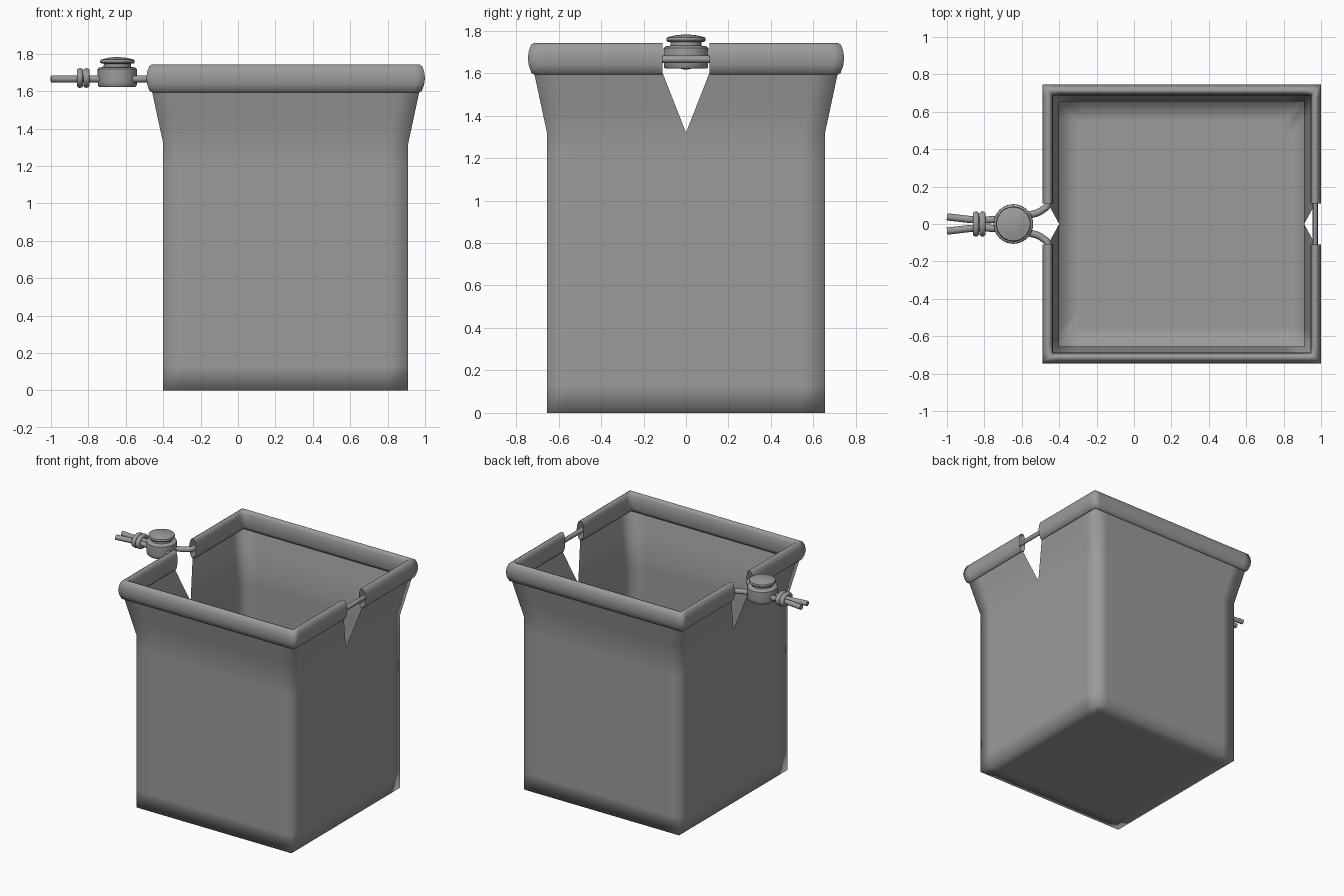
import bpy, bmesh, math

if "Cube" in bpy.data.objects:
    bpy.data.objects.remove(bpy.data.objects["Cube"])

CX = 0.255      # bag centre in x
GAP = 0.11      # half width of the notch at the rim
CORD_Z = 1.665

grey = bpy.data.materials.new("dark_grey")
grey.diffuse_color = (0.33, 0.33, 0.33, 1)
grey.use_nodes = True
grey.node_tree.nodes["Principled BSDF"].inputs["Base Color"].default_value = grey.diffuse_color


def finish(name, bm, angle=None):
    bmesh.ops.remove_doubles(bm, verts=bm.verts, dist=1e-4)
    bmesh.ops.recalc_face_normals(bm, faces=bm.faces)
    mesh = bpy.data.meshes.new(name)
    bm.to_mesh(mesh)
    bm.free()
    obj = bpy.data.objects.new(name, mesh)
    bpy.context.collection.objects.link(obj)
    mesh.materials.append(grey)
    for p in mesh.polygons:
        p.use_smooth = True
    if angle:
        bpy.ops.object.select_all(action='DESELECT')
        obj.select_set(True)
        bpy.context.view_layer.objects.active = obj
        bpy.ops.object.shade_smooth_by_angle(angle=math.radians(angle))
    return obj


# Bag: square rings with support loops; the notch column is left open
def ring(h, z, w):
    s = h * 0.84
    half = [(h, w), (h, s), (h, h), (s, h), (-s, h), (-h, h), (-h, s), (-h, w)]
    pts = half + [(-x, -y) for x, y in half]
    return [bm.verts.new((CX + x, y, z)) for x, y in pts]


bm = bmesh.new()
floor = ring(0.55, 0, 0)
rings = [floor] + [ring(*r) for r in (
    (0.655, 0, 0), (0.655, 0.13, 0), (0.655, 1.2, 0), (0.655, 1.32, 0),
    (0.685, 1.46, GAP / 2), (0.715, 1.60, GAP))]
for a, b in zip(rings, rings[1:]):
    for i in range(16):
        if i in (7, 15):
            continue
        j = (i + 1) % 16
        bm.faces.new((a[i], a[j], b[j], b[i]))
bm.faces.new([v for i, v in enumerate(floor) if i not in (8, 15)])
bag = finish("bag_body", bm)
bag.data.validate()

# Rolled hem: one U-shaped sleeve on each side of the notches
hem_profile = [(0.712, 1.592), (0.728, 1.60), (0.740, 1.635), (0.745, 1.67),
               (0.740, 1.705), (0.730, 1.733), (0.715, 1.742), (0.702, 1.738),
               (0.692, 1.715), (0.688, 1.67), (0.692, 1.62), (0.700, 1.596)]
for side, name in ((1, "hem_back"), (-1, "hem_front")):
    bm = bmesh.new()
    rows = []
    # support rows beside each corner keep the straight runs flat
    for sx, sy in ((-1, 0), (-1, 0.93), (-1, 1), (-0.93, 1),
                   (0.93, 1), (1, 1), (1, 0.93), (1, 0)):
        rows.append([bm.verts.new((CX + sx * r, side * (sy * r or GAP), z))
                     for r, z in hem_profile])
    n = len(hem_profile)
    for a, b in zip(rows, rows[1:]):
        for i in range(n):
            j = (i + 1) % n
            bm.faces.new((a[i], a[j], b[j], b[i]))
    finish(name, bm)

# Drawstring: free ends, through the toggle, then around inside the hem
R = 0.714
tail = [(-1.0, 0.038), (-0.83, 0.022), (-0.68, 0.03), (-0.56, 0.048),
        (-0.49, 0.075), (CX - R, 0.12)]
inside = [(CX - R, R), (CX + R, R)]
half = [(x, y, 'AUTO') for x, y in tail] + [(x, y, 'VECTOR') for x, y in inside]
path = half + [(x, -y, t) for x, y, t in reversed(half)]
curve = bpy.data.curves.new("drawstring", 'CURVE')
curve.dimensions = '3D'
curve.bevel_depth = 0.019
curve.bevel_resolution = 3
curve.resolution_u = 6
curve.use_fill_caps = True
curve.materials.append(grey)
spline = curve.splines.new('BEZIER')
spline.bezier_points.add(len(path) - 1)
for p, (x, y, t) in zip(spline.bezier_points, path):
    p.co = (x, y, CORD_Z)
    p.handle_left_type = p.handle_right_type = t
# Straight run into the sleeve after the curved exit
for k in (5, len(path) - 6):
    p = spline.bezier_points[k]
    p.handle_left_type = p.handle_right_type = 'FREE'
    s = 1 if p.co.y > 0 else -1
    inner, outer = (0, s * 0.1, 0), (0, -s * 0.03, 0)
    left, right = (outer, inner) if k == 5 else (inner, outer)
    p.handle_left = [c + d for c, d in zip(p.co, left)]
    p.handle_right = [c + d for c, d in zip(p.co, right)]
bpy.context.collection.objects.link(bpy.data.objects.new("drawstring", curve))

# Knot: two cord wraps around the tails
for i, x in enumerate((-0.845, -0.81)):
    bpy.ops.mesh.primitive_torus_add(
        major_segments=28, minor_segments=10, major_radius=0.05,
        minor_radius=0.018, location=(x, 0, 1.67), rotation=(0, math.pi / 2, 0))
    wrap = bpy.context.object
    wrap.name = f"knot_wrap_{i + 1}"
    wrap.scale = (0.78, 1, 1)
    wrap.data.materials.append(grey)
    bpy.ops.object.shade_smooth()

# Toggle: turned body, neck and push button
toggle_profile = [(0, 1.622), (0.097, 1.622), (0.103, 1.628), (0.105, 1.65),
                  (0.106, 1.70), (0.105, 1.718), (0.097, 1.726), (0.074, 1.729),
                  (0.072, 1.746), (0.088, 1.748), (0.093, 1.755), (0.090, 1.768),
                  (0.05, 1.778), (0, 1.783)]
bm = bmesh.new()
verts = [bm.verts.new((-0.645 + r, 0, z)) for r, z in toggle_profile]
edges = [bm.edges.new(e) for e in zip(verts, verts[1:])]
bmesh.ops.spin(bm, geom=verts + edges, cent=(-0.645, 0, 0), axis=(0, 0, 1),
               angle=math.tau, steps=32)
finish("toggle", bm, 40)
